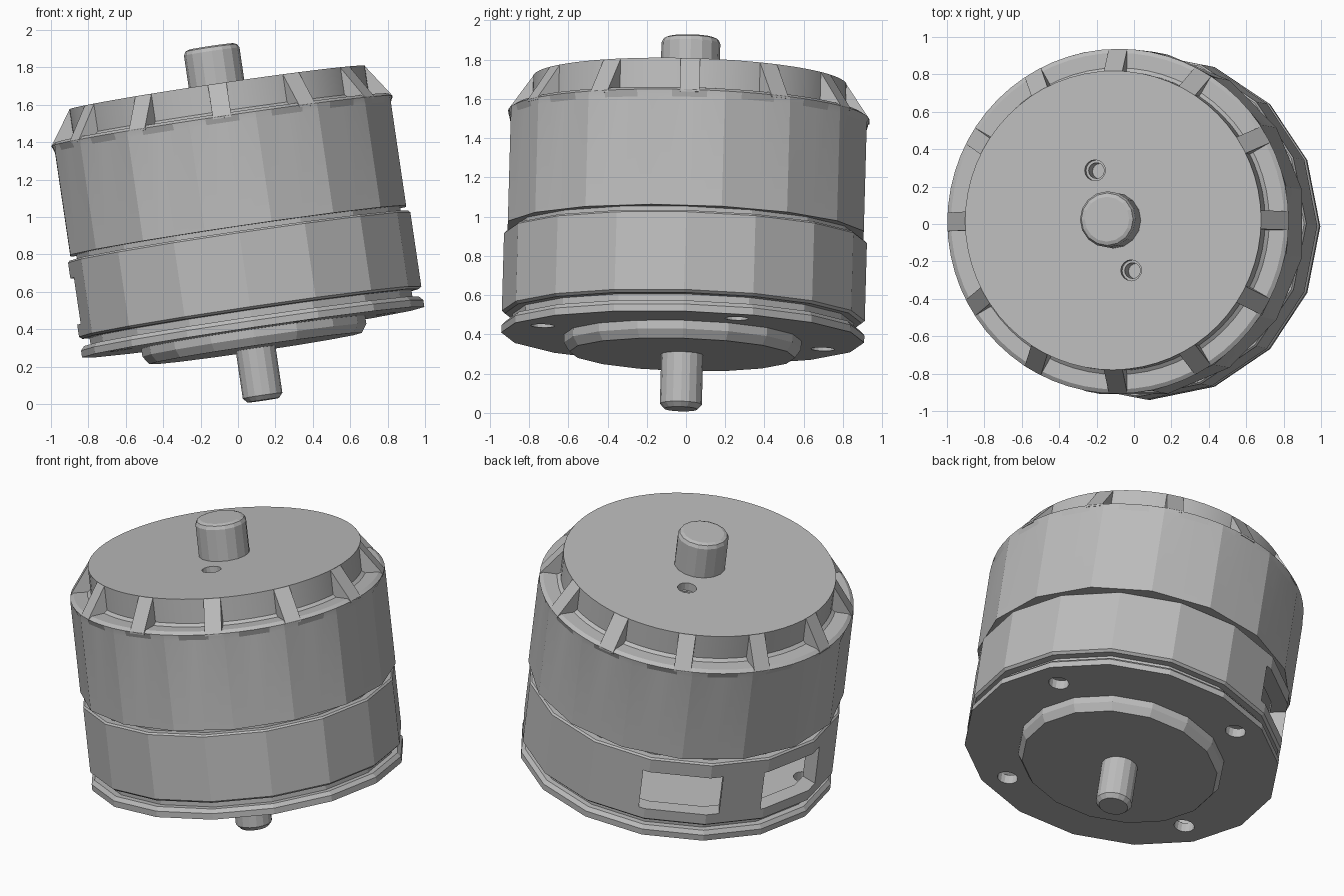
import bpy, bmesh, math
from mathutils import Matrix, Vector

cube = bpy.data.objects.get("Cube")
if cube:
    bpy.data.objects.remove(cube, do_unlink=True)

metal = bpy.data.materials.new("grey metal")
metal.use_nodes = True
GREY = (0.5, 0.5, 0.5, 1)
metal.diffuse_color = GREY
metal.node_tree.nodes["Principled BSDF"].inputs["Base Color"].default_value = GREY

# The whole motor leans: everything is built upright, then tilted
TILT = (Matrix.Translation((0.135, -0.027, 0.02))
        @ Matrix.Rotation(math.radians(-1.6), 4, 'X')
        @ Matrix.Rotation(math.radians(-8.4), 4, 'Y'))
FACETS = 16
STEP = math.tau / FACETS


def finish(name, bm):
    bmesh.ops.remove_doubles(bm, verts=bm.verts, dist=1e-5)
    bmesh.ops.recalc_face_normals(bm, faces=bm.faces)
    bm.transform(TILT)
    mesh = bpy.data.meshes.new(name)
    bm.to_mesh(mesh)
    bm.free()
    mesh.materials.append(metal)
    ob = bpy.data.objects.new(name, mesh)
    bpy.context.collection.objects.link(ob)
    return ob


def facet_radius(r, a):
    """Radius at angle a on a polygon whose flats face the axes."""
    d = (a + STEP / 2) % STEP - STEP / 2
    return r * math.cos(STEP / 2) / math.cos(d)


def lathe(name, profile, seg=FACETS, loop=False, centre=(0, 0), facet_below=None):
    """Spin (height, radius) points about the axis."""
    bm = bmesh.new()
    rings = []
    for z, r in profile:
        ring = []
        for i in range(seg):
            a = math.tau * i / seg
            rad = facet_radius(r, a) if facet_below and z < facet_below else r
            ring.append(bm.verts.new((centre[0] + rad * math.cos(a),
                                      centre[1] + rad * math.sin(a), z)))
        rings.append(ring)
    pairs = list(zip(rings, rings[1:]))
    if loop:
        pairs.append((rings[-1], rings[0]))
    for low, high in pairs:
        for i in range(seg):
            j = (i + 1) % seg
            bm.faces.new((low[i], low[j], high[j], high[i]))
    if not loop:
        bm.faces.new(rings[0])
        bm.faces.new(rings[-1])
    return finish(name, bm)


def cut(target, cutter):
    cutter.hide_render = True
    mod = target.modifiers.new("cut", 'BOOLEAN')
    mod.operation = 'DIFFERENCE'
    mod.solver = 'EXACT'
    mod.object = cutter
    bpy.context.view_layer.objects.active = target
    bpy.ops.object.modifier_apply(modifier=mod.name)
    bpy.data.objects.remove(cutter, do_unlink=True)


def smooth(ob, degrees):
    bpy.ops.object.select_all(action='DESELECT')
    ob.select_set(True)
    bpy.context.view_layer.objects.active = ob
    bpy.ops.object.shade_smooth_by_angle(angle=math.radians(degrees))


def polar(r, degrees):
    a = math.radians(degrees)
    return r * math.cos(a), r * math.sin(a)


# Shafts
lathe("lower_shaft", [(0, 0.085), (0.025, 0.107), (0.3, 0.107)])
lathe("upper_shaft", [(1.66, 0.15), (1.885, 0.15), (1.905, 0.14), (1.913, 0.12)])

# Mounting plate and its raised boss
lathe("plate_boss", [(0.28, 0.575), (0.325, 0.605), (0.38, 0.605)])
plate = lathe("mounting_plate", [(0.368, 0.925), (0.405, 0.925), (0.427, 0.905)])
for k in range(4):
    cut(plate, lathe("hole_cutter", [(0.3, 0.06), (0.5, 0.06)],
                     centre=polar(0.765, 20.8 + 90 * k)))

# Hollow lower housing with two side windows
housing = lathe("lower_housing",
                [(0.42, 0.87), (0.465, 0.87), (0.467, 0.91), (0.48, 0.925),
                 (0.88, 0.925), (0.89, 0.915), (0.89, 0.875), (0.93, 0.875),
                 (0.93, 0.83), (0.42, 0.83)], loop=True)
for angle in (125, 171):
    bm = bmesh.new()
    bmesh.ops.create_cube(bm, size=1)
    bm.transform(Matrix.Rotation(math.radians(angle), 4, 'Z')
                 @ Matrix.Translation((0.9, 0, 0.67))
                 @ Matrix.Diagonal((0.3, 0.47, 0.25, 1)))
    cut(housing, finish("window_cutter", bm))

# Upper bell: faceted drum, round rim, recessed ledge and top disc
bell = lathe("upper_bell",
             [(0.916, 0.925), (1.475, 0.925), (1.51, 0.922), (1.525, 0.9),
              (1.525, 0.82), (1.54, 0.8), (1.69, 0.8)],
             seg=4 * FACETS, facet_below=1.5)
for angle in (110, 290):
    spot = polar(0.285, angle)
    cut(bell, lathe("bore_cutter", [(1.64, 0.056), (1.75, 0.056)], centre=spot))
    cut(bell, lathe("bore_cutter", [(1.5, 0.042), (1.75, 0.042)], centre=spot))
smooth(bell, 12)

# Sloping ribs around the bell top
bm = bmesh.new()
SECTION = [(0.75, 1.5), (0.92, 1.5), (0.92, 1.512), (0.797, 1.689), (0.75, 1.689)]
for k in range(12):
    turn = Matrix.Rotation(math.tau * k / 12, 4, 'Z')
    sides = [[bm.verts.new(turn @ Vector((r, s * 0.05, z))) for r, z in SECTION]
             for s in (-1, 1)]
    bm.faces.new(sides[0])
    bm.faces.new(sides[1])
    for i in range(len(SECTION)):
        j = (i + 1) % len(SECTION)
        bm.faces.new((sides[0][i], sides[0][j], sides[1][j], sides[1][i]))
finish("bell_ribs", bm)
